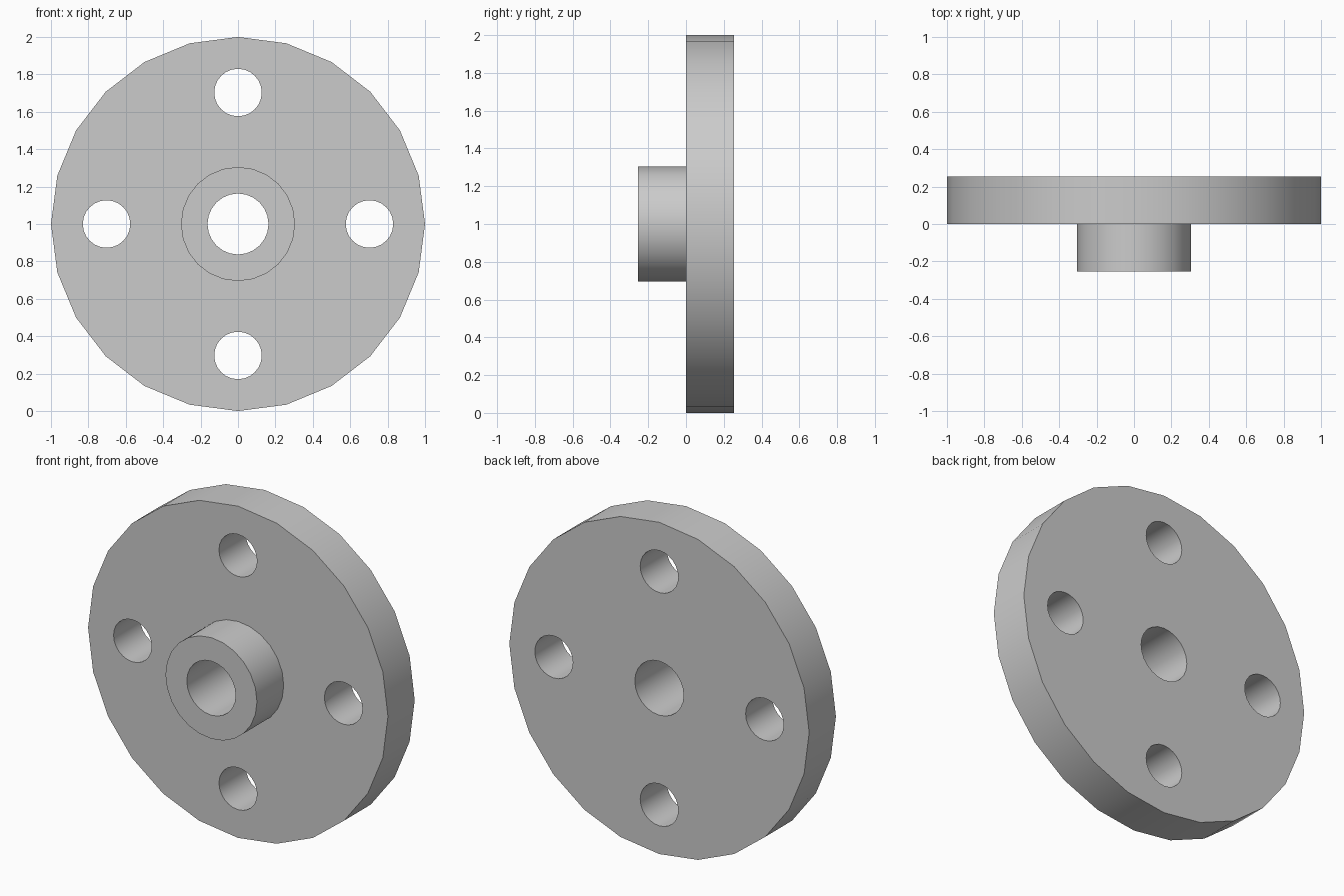
import bpy
from math import radians, sin, cos

cube = bpy.data.objects.get("Cube")
if cube:
    bpy.data.objects.remove(cube, do_unlink=True)

SIDES = 24
CENTRE_Z = 1.0
HALF = 0.255

steel = bpy.data.materials.new("plain grey")
steel.use_nodes = True
grey = (0.6, 0.6, 0.6, 1)
steel.diffuse_color = grey
steel.node_tree.nodes["Principled BSDF"].inputs["Base Color"].default_value = grey


def disc(name, radius, y_front, y_back, x=0, z=CENTRE_Z):
    """Cylinder lying along y, with a corner pointing straight up."""
    bpy.ops.mesh.primitive_cylinder_add(
        vertices=SIDES, radius=radius, depth=y_back - y_front,
        location=(x, (y_front + y_back) / 2, z), rotation=(radians(90), 0, 0))
    obj = bpy.context.object
    obj.name = name
    obj.data.materials.append(steel)
    return obj


def combine(target, tool, operation):
    """Apply a boolean and discard the tool object."""
    mod = target.modifiers.new(operation.lower(), "BOOLEAN")
    mod.operation = operation
    mod.solver = "EXACT"
    mod.object = tool
    bpy.context.view_layer.objects.active = target
    bpy.ops.object.modifier_apply(modifier=mod.name)
    bpy.data.objects.remove(tool, do_unlink=True)


# Round plate with the raised hub on its front
flange = disc("flange", 1, 0, HALF)
combine(flange, disc("hub", 0.305, -HALF, HALF / 2), "UNION")

# Central bore
combine(flange, disc("bore_cutter", 0.163, -1, 1), "DIFFERENCE")

# Four bolt holes
for i in range(4):
    a = radians(90 * i)
    hole = disc("bolt_hole_cutter", 0.127, -1, 1,
                0.703 * cos(a), CENTRE_Z + 0.703 * sin(a))
    combine(flange, hole, "DIFFERENCE")

# Smooth round walls, crisp rims
bpy.ops.object.select_all(action="DESELECT")
flange.select_set(True)
bpy.context.view_layer.objects.active = flange
bpy.ops.object.shade_smooth_by_angle(angle=radians(30))
